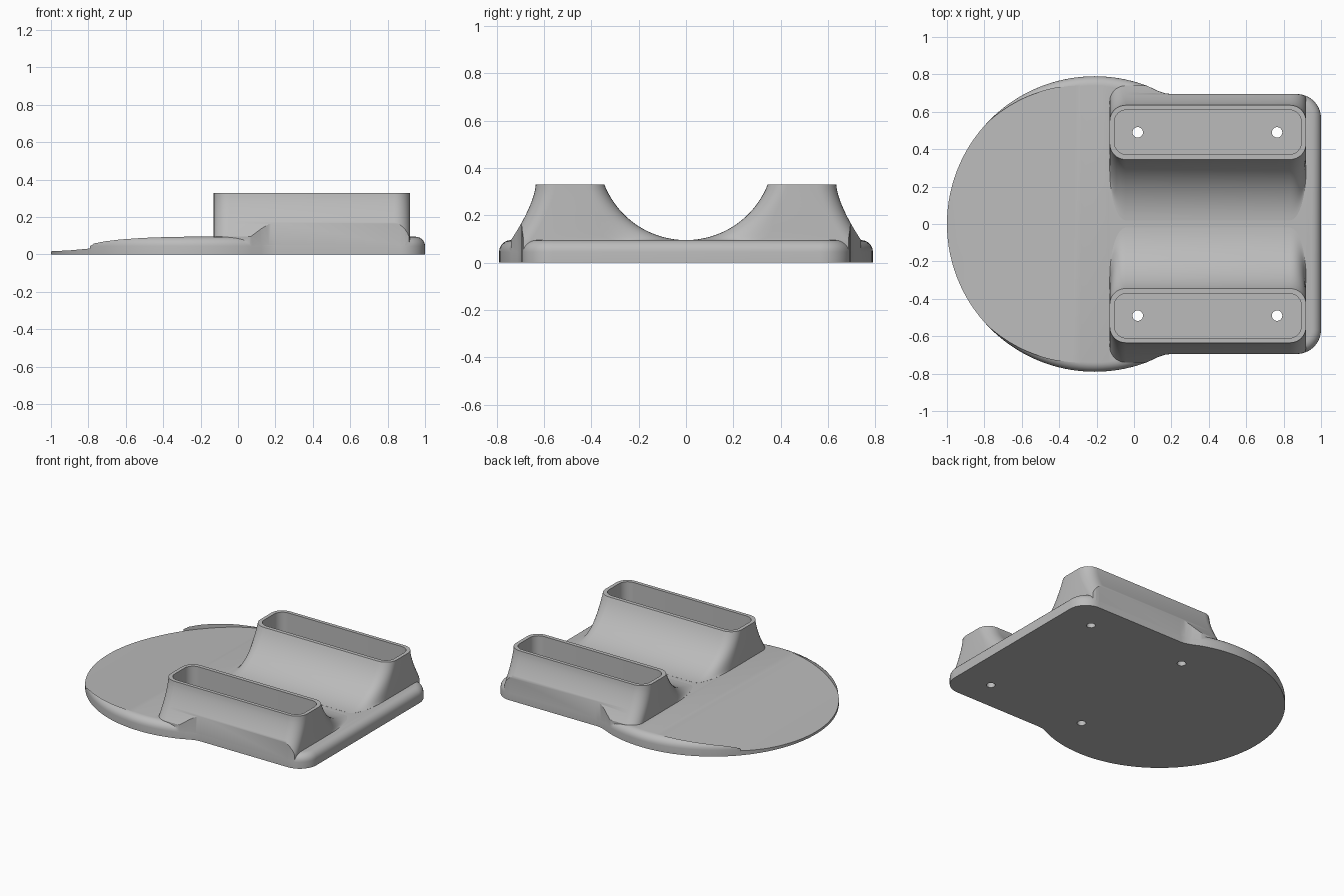
import bpy, bmesh
from math import sin, cos, radians, pi

if "Cube" in bpy.data.objects:
    bpy.data.objects.remove(bpy.data.objects["Cube"], do_unlink=True)

gray = bpy.data.materials.new("plain gray")
gray.use_nodes = True
color = (0.5, 0.5, 0.5, 1)
gray.diffuse_color = color
gray.node_tree.nodes["Principled BSDF"].inputs["Base Color"].default_value = color


def finish(name, bm):
    bmesh.ops.recalc_face_normals(bm, faces=bm.faces)
    mesh = bpy.data.meshes.new(name)
    bm.to_mesh(mesh)
    bm.free()
    mesh.materials.append(gray)
    obj = bpy.data.objects.new(name, mesh)
    bpy.context.collection.objects.link(obj)
    return obj


def loft(name, rings):
    """Skin a stack of equal-length rings and cap both ends."""
    bm = bmesh.new()
    rows = [[bm.verts.new(p) for p in ring] for ring in rings]
    n = len(rows[0])
    for a, b in zip(rows, rows[1:]):
        for i in range(n):
            j = (i + 1) % n
            bm.faces.new((a[i], a[j], b[j], b[i]))
    bm.faces.new(rows[0][::-1])
    bm.faces.new(rows[-1])
    return finish(name, bm)


def prism(name, outline, z0, z1):
    return loft(name, [[(x, y, z) for x, y in outline] for z in (z0, z1)])


def circle(cx, cy, r, n):
    return [(cx + r * cos(2 * pi * i / n), cy + r * sin(2 * pi * i / n)) for i in range(n)]


def combine(target, tool, operation):
    mod = target.modifiers.new("combine", "BOOLEAN")
    mod.operation, mod.object, mod.solver = operation, tool, "EXACT"
    bpy.context.view_layer.objects.active = target
    bpy.ops.object.modifier_apply(modifier=mod.name)
    bpy.data.objects.remove(tool, do_unlink=True)


def slot(x0, x1, y0, y1, rx, ry0, ry1, z, steps=8):
    """Rounded rectangle whose corner depth may differ on each y side."""
    ring = []
    corners = ((x1 - rx, y1 - ry1, ry1, 0), (x0 + rx, y1 - ry1, ry1, 90),
               (x0 + rx, y0 + ry0, ry0, 180), (x1 - rx, y0 + ry0, ry0, 270))
    for cx, cy, ry, start in corners:
        for i in range(steps + 1):
            a = radians(start + 90 * i / steps)
            ring.append((cx + rx * cos(a), cy + ry * sin(a), z))
    return ring


# Base outline: round paddle blended into a rounded rectangle
half = [(0.87 + 0.13 * cos(radians(a)), 0.565 + 0.13 * sin(radians(a))) for a in range(0, 91, 10)]
half += [(0.2, 0.695), (0.165, 0.699), (0.125, 0.713)]
half += [(-0.21 + 0.79 * cos(radians(a)), 0.79 * sin(radians(a))) for a in range(69, 180, 3)]
outline = half + [(-1.0, 0)] + [(x, -y) for x, y in reversed(half)]

# Base plate with a rounded top edge
TOP = 0.095
base = prism("stand", outline, 0, TOP)
bm = bmesh.new()
bm.from_mesh(base.data)
rim = [e for e in bm.edges if all(v.co.z > TOP - 0.001 for v in e.verts)]
bmesh.ops.bevel(bm, geom=rim, offset=0.05, segments=6, profile=0.5, affect="EDGES")
bm.to_mesh(base.data)
bm.free()

# Shallow curved ramp sunk into the paddle, leaving a thin side lip
ramp = [(-1.1, 0.016), (-1.0, 0.017), (-0.9, 0.022), (-0.8, 0.031), (-0.7, 0.043),
        (-0.6, 0.057), (-0.5, 0.071), (-0.4, 0.084), (-0.33, 0.092), (-0.27, 0.096),
        (-0.27, 0.3), (-1.1, 0.3)]
ramp_cutter = loft("ramp_cutter", [[(x, y, z) for x, z in ramp] for y in (-0.9, 0.9)])
combine(ramp_cutter, prism("ramp_limit", circle(-0.28, 0, 0.74, 128), -0.1, 0.4), "INTERSECT")
combine(base, ramp_cutter, "DIFFERENCE")

# Two flared sockets with a round valley between them
LEFT, RIGHT, HEIGHT, R = -0.13, 0.92, 0.33, 0.371
for side in (-1, 1):
    rings = []
    for i in range(21):
        a = radians(3 + 65.4 * i / 20)
        z = TOP + R * (1 - cos(a))
        t = min(1, (z - TOP) / (HEIGHT - TOP))
        outer = 0.635 + 0.105 * (1 - t) ** 1.5
        ring = slot(LEFT, RIGHT, R * sin(a), outer, 0.085,
                    0.085 + 0.19 * (1 - t) ** 3, 0.085, z)
        rings.append([(x, side * y, h) for x, y, h in ring])
    rings.insert(0, [(x, y, 0.04) for x, y, h in rings[0]])
    socket = loft("socket", rings)
    combine(socket, prism("edge_limit", [(x * 0.999, y * 0.999) for x, y in outline], -0.1, 0.5),
            "INTERSECT")
    combine(base, socket, "UNION")

# Hollow pockets and screw holes
for side in (-1, 1):
    pocket = [[(x, side * y, h) for x, y, h in
               slot(LEFT + 0.025, RIGHT - 0.025, 0.372, 0.61, 0.065, 0.065, 0.065, z)]
              for z in (0.05, 0.5)]
    combine(base, loft("pocket_cutter", pocket), "DIFFERENCE")
    for x in (0.02, 0.765):
        hole = prism("hole_cutter", circle(x, side * 0.49, 0.028, 24), -0.1, 0.2)
        combine(base, hole, "DIFFERENCE")

# Smooth shading with crisp edges
bpy.ops.object.select_all(action="DESELECT")
base.select_set(True)
bpy.context.view_layer.objects.active = base
bpy.ops.object.shade_smooth_by_angle(angle=radians(30))
